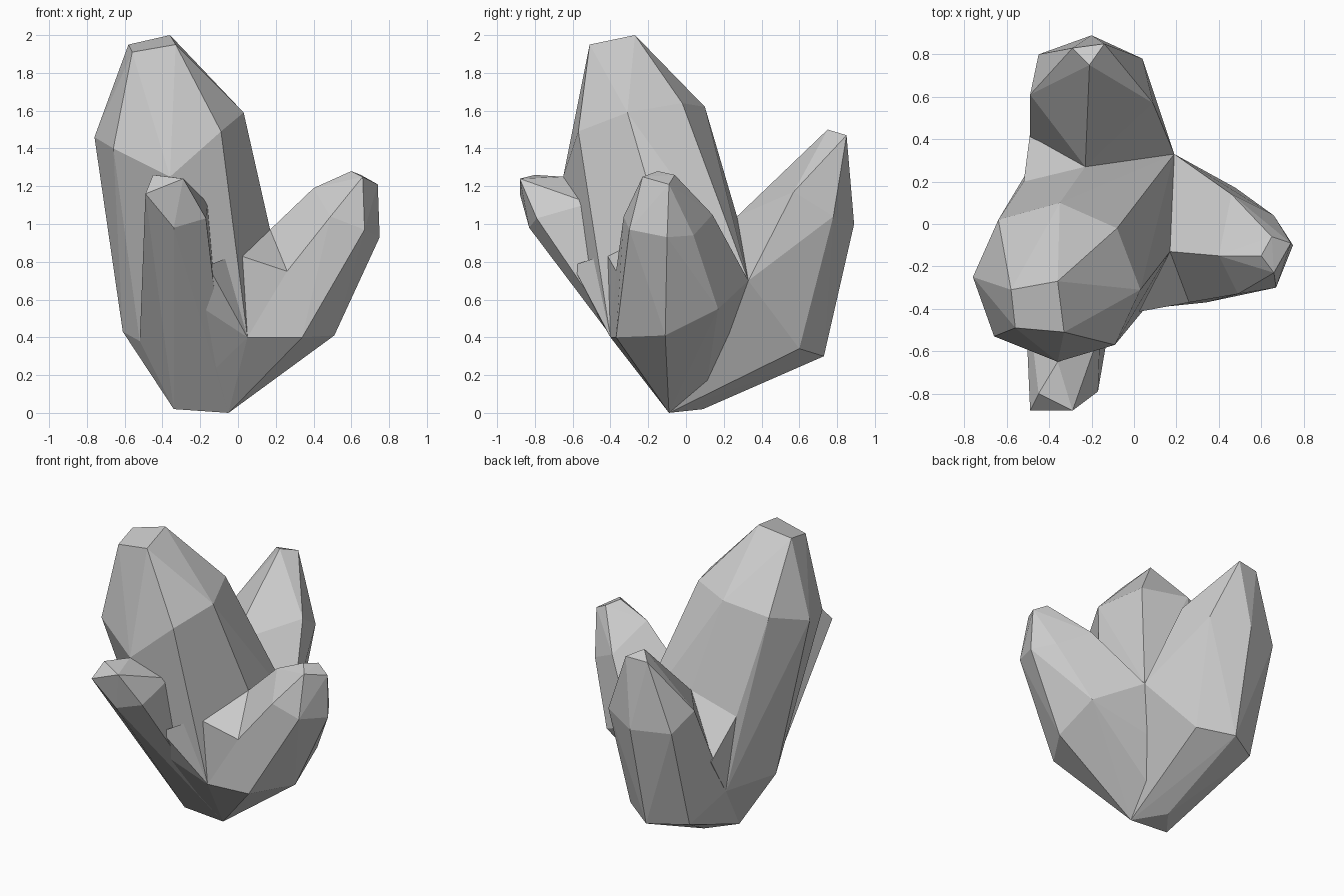
import bpy
import bmesh

cube = bpy.data.objects.get("Cube")
if cube:
    bpy.data.objects.remove(cube, do_unlink=True)

# One pale stone colour for the whole cluster
stone = bpy.data.materials.new("pale_grey_stone")
stone.use_nodes = True
grey = (.6, .6, .6, 1)
stone.diffuse_color = grey
stone.node_tree.nodes["Principled BSDF"].inputs["Base Color"].default_value = grey


def make_crystal(name, *cross_sections):
    """Wrap a faceted convex shell around a crystal's cross-sections."""
    mesh = bpy.data.meshes.new(name)
    bm = bmesh.new()
    for section in cross_sections:
        for point in section:
            bm.verts.new(point)
    hull = bmesh.ops.convex_hull(bm, input=bm.verts[:], use_existing_faces=False)
    # Drop the points that ended up inside the shell
    bmesh.ops.delete(bm, geom=hull["geom_interior"], context="VERTS")
    # Merge nearly coplanar triangles into broad facets
    bmesh.ops.dissolve_limit(bm, angle_limit=.05, verts=bm.verts[:], edges=bm.edges[:])
    bmesh.ops.recalc_face_normals(bm, faces=bm.faces[:])
    for face in bm.faces:
        face.smooth = False
    bm.to_mesh(mesh)
    bm.free()
    mesh.materials.append(stone)
    crystal = bpy.data.objects.new(name, mesh)
    bpy.context.collection.objects.link(crystal)


# Small three-cornered foot that all crystals grow from
base_front = [(-.34, -.09, .02), (-.05, -.09, 0)]
base_rear = (-.2, .09, .02)
foot = base_front + [base_rear]

# Points where neighbouring crystals meet
front_right_corner = (.05, -.4, .4)
front_left_corner = (-.52, -.2, .38)
front_valley = (-.01, -.42, .84)
front_armpit = (-.16, -.6, .78)
front_keel = (-.24, -.51, .59)
side_valley = (.17, -.13, .97)
side_shoulder = (.26, -.37, .75)
rear_valley = (.19, .33, .7)
rear_crest = (-.23, .27, 1.04)
rear_ledge = (-.52, .2, .91)
rear_notch = (-.49, .43, .68)
rear_heel = (-.49, .27, .42)
rear_hollow = (.08, .23, .42)

# Tall crystal: tip, eight-sided shoulder, then root
make_crystal(
    "tall_crystal",
    [(-.36, -.27, 2), (-.58, -.31, 1.95), (-.56, -.49, 1.91), (-.33, -.51, 1.95)],
    [(-.76, -.25, 1.46), (-.66, -.53, 1.4), (-.36, -.65, 1.25), (-.09, -.57, 1.49),
     (.03, -.31, 1.59), (-.08, -.02, 1.64), (-.35, .1, 1.62), (-.64, .02, 1.55)],
    [side_valley, (.04, .16, 1.03), rear_crest, rear_ledge, front_valley],
    [(-.61, -.1, .43), front_left_corner, front_right_corner, rear_heel, rear_valley],
    foot,
)

# Side crystal, leaning to +x
make_crystal(
    "side_crystal",
    [(.6, -.15, 1.28), (.66, -.23, 1.25), (.74, -.09, 1.21), (.65, -.06, 1.26)],
    [(.4, -.15, 1.19), (.49, -.33, 1.04), (.67, -.3, .97),
     (.75, -.1, .93), (.66, .04, .94), (.46, .14, 1.05)],
    [side_valley, side_shoulder, (.34, -.37, .4), (.51, -.11, .41), (.48, .17, .55)],
    [front_right_corner, rear_valley, rear_hollow],
    foot,
)

# Rear crystal, leaning back
make_crystal(
    "rear_crystal",
    [(-.21, .75, 1.5), (-.29, .83, 1.46), (-.14, .85, 1.47)],
    [(-.2, .89, 1), (.04, .78, 1.04), (.09, .57, 1.17), (-.45, .8, 1), (-.49, .61, 1.1)],
    [(-.21, .73, .3), (0, .6, .34), (-.44, .59, .3)],
    [rear_crest, rear_valley, rear_notch, rear_heel, rear_hollow],
    foot,
)

# Short front crystal
make_crystal(
    "front_crystal",
    [(-.45, -.8, 1.26), (-.29, -.88, 1.24), (-.49, -.88, 1.16)],
    [(-.34, -.83, .98), (-.17, -.79, 1.03), (-.16, -.51, 1.11), (-.36, -.65, 1.25)],
    [front_armpit, front_keel, front_left_corner],
    base_front,
)

# Webs of stone that fill the valleys between crystals
make_crystal("front_web", [front_armpit, front_keel, front_valley, front_right_corner], foot)
make_crystal("side_web", [front_valley, side_valley, side_shoulder, front_right_corner], foot)
make_crystal("rear_web", [rear_crest, rear_ledge, rear_notch, rear_heel, rear_valley], foot)
